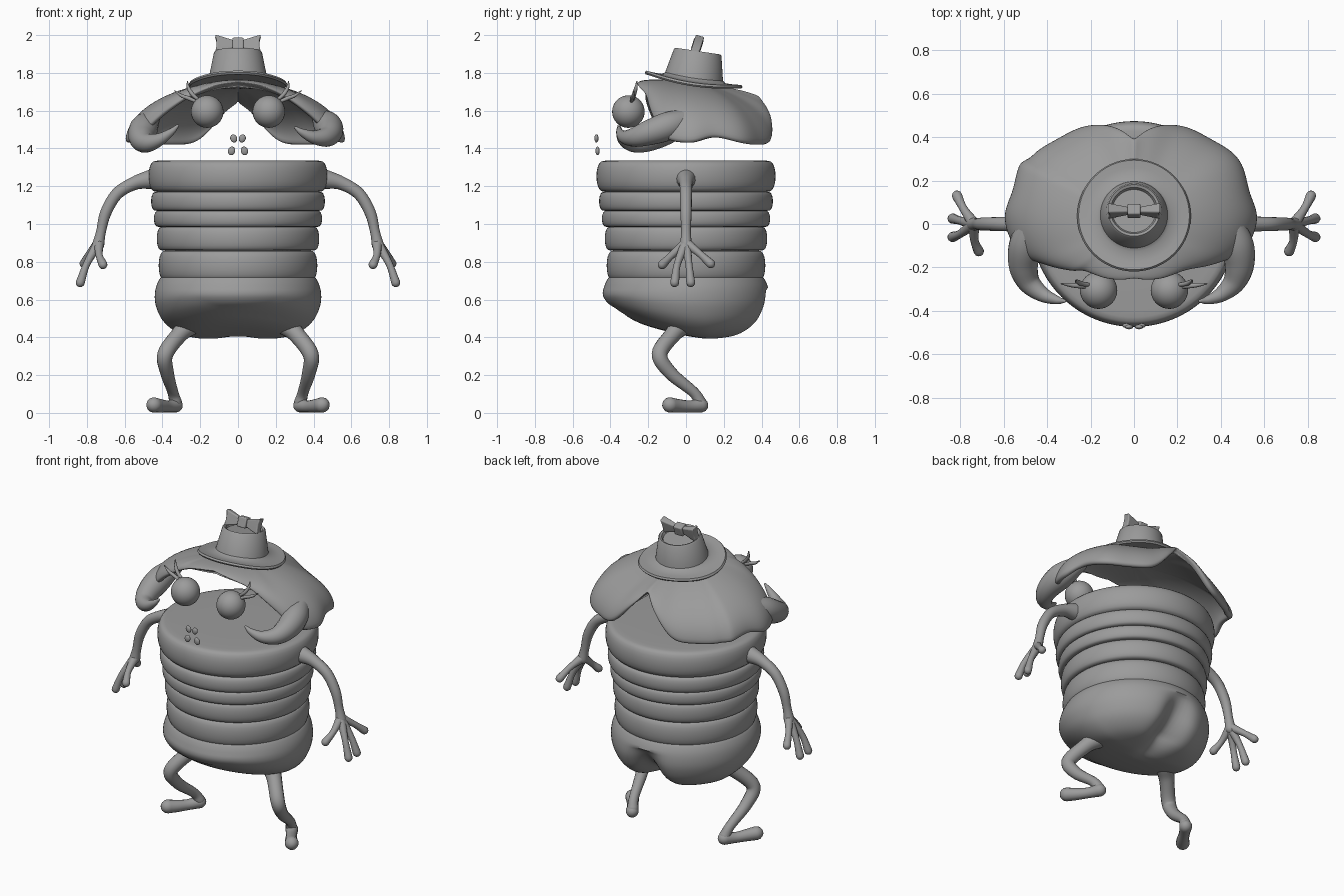
import bpy, bmesh, math
from mathutils import Vector, Matrix

if "Cube" in bpy.data.objects:
    bpy.data.objects.remove(bpy.data.objects["Cube"])

grey = bpy.data.materials.new("clay_grey")
grey.use_nodes = True
GREY = (0.33, 0.33, 0.33, 1)
grey.diffuse_color = GREY
grey.node_tree.nodes["Principled BSDF"].inputs["Base Color"].default_value = GREY


def finish(bm, name, angle=40):
    bmesh.ops.recalc_face_normals(bm, faces=bm.faces)
    me = bpy.data.meshes.new(name)
    bm.to_mesh(me)
    bm.free()
    ob = bpy.data.objects.new(name, me)
    bpy.context.scene.collection.objects.link(ob)
    me.materials.append(grey)
    bpy.ops.object.select_all(action='DESELECT')
    ob.select_set(True)
    bpy.context.view_layer.objects.active = ob
    bpy.ops.object.shade_smooth_by_angle(angle=math.radians(angle))
    return ob


def skin_rings(bm, rings, closed_ends=True):
    loops = [[bm.verts.new(p) for p in ring] for ring in rings]
    n = len(loops[0])
    for a, b in zip(loops, loops[1:]):
        for i in range(n):
            j = (i + 1) % n
            bm.faces.new((a[i], a[j], b[j], b[i]))
    if closed_ends:
        bm.faces.new(loops[0])
        bm.faces.new(loops[-1])


def lathe(bm, profile, n=72):
    skin_rings(bm, [[Vector((r * math.cos(2 * math.pi * i / n), r * math.sin(2 * math.pi * i / n), z))
                     for i in range(n)] for r, z in profile])


def spline(points, steps):
    """Smooth path through points of any dimension."""
    p = [Vector(q) for q in points]
    p = [2 * p[0] - p[1]] + p + [2 * p[-1] - p[-2]]
    out = []
    for a, b, c, d in zip(p, p[1:], p[2:], p[3:]):
        for s in range(steps):
            t = s / steps
            out.append(0.5 * (2 * b + (c - a) * t + (2 * a - 5 * b + 4 * c - d) * t * t
                              + (3 * b - a - 3 * c + d) * t ** 3))
    return out + [p[-2]]


def tube(bm, points, n=14, steps=7):
    """Tube along (x, y, z, radius) points with round ends."""
    path = spline(points, steps)
    pos, rad = [q.to_3d() for q in path], [max(q[3], 0.002) for q in path]
    start, end = (pos[0] - pos[1]).normalized(), (pos[-1] - pos[-2]).normalized()
    caps = [math.radians(a) for a in (25, 50, 70, 85)]
    pos = ([pos[0] + start * rad[0] * math.sin(a) for a in reversed(caps)] + pos
           + [pos[-1] + end * rad[-1] * math.sin(a) for a in caps])
    rad = ([rad[0] * math.cos(a) for a in reversed(caps)] + rad
           + [rad[-1] * math.cos(a) for a in caps])
    rings, side = [], None
    for i, c in enumerate(pos):
        t = (pos[min(i + 1, len(pos) - 1)] - pos[max(i - 1, 0)]).normalized()
        side = (t.orthogonal() if side is None else side - t * side.dot(t)).normalized()
        up = t.cross(side)
        rings.append([c + rad[i] * (side * math.cos(k * 2 * math.pi / n) + up * math.sin(k * 2 * math.pi / n))
                      for k in range(n)])
    skin_rings(bm, rings)


def ball(bm, centre, size, turn=0):
    m = Matrix.Translation(centre) @ Matrix.Rotation(turn, 4, 'Y') @ Matrix.Diagonal((*size, 1))
    bmesh.ops.create_uvsphere(bm, u_segments=32, v_segments=20, radius=1, matrix=m)


# Ringed torso
bm = bmesh.new()
profile = [(0.01, 0.70)]
for z0, z1, r, bulge in ((0.70, 0.86, 0.42, 0.04), (0.86, 0.985, 0.43, 0.03), (0.985, 1.07, 0.445, 0.025),
                         (1.07, 1.17, 0.46, 0.028), (1.17, 1.335, 0.474, 0.045)):
    for k in range(11):
        a = math.pi * k / 10
        profile.append((r - bulge + bulge * math.sin(a) ** 0.7, (z0 + z1) / 2 - (z1 - z0) / 2 * math.cos(a)))
profile += [(0.40, 1.337), (0.2, 1.337), (0.01, 1.337)]
lathe(bm, profile, 80)
finish(bm, "torso_rings")

# Rump with a cleft at the back and a raised belly at the front
bm = bmesh.new()
lathe(bm, spline([(0.01, 0.39), (0.12, 0.39), (0.24, 0.395), (0.33, 0.42), (0.40, 0.48), (0.435, 0.56),
                  (0.44, 0.63), (0.425, 0.69), (0.39, 0.73), (0.3, 0.735), (0.01, 0.735)], 4), 112)
for v in bm.verts:
    x, y, z = v.co
    low = min(max((0.66 - z) / 0.24, 0), 1)
    v.co.z += 0.12 * low * min(max((0.12 - y) / 0.5, 0), 1) ** 1.3
    back = min(max((y - 0.02) / 0.3, 0), 1)
    cleft = math.exp(-(x / 0.085) ** 2) * back * low ** 0.7
    v.co.y -= 0.11 * cleft
    v.co.z += 0.06 * cleft
finish(bm, "rump", 60)

# Limbs
arm = [(0.41, 0, 1.24, 0.062), (0.47, 0, 1.235, 0.05), (0.55, 0, 1.215, 0.036), (0.64, 0, 1.16, 0.032),
       (0.70, 0, 1.06, 0.03), (0.725, 0, 0.96, 0.026), (0.74, 0, 0.89, 0.032)]
finger_tips = [((0.735, -0.075, 0.835), (0.715, -0.125, 0.785)), ((0.80, -0.045, 0.79), (0.835, -0.06, 0.69)),
               ((0.80, 0.015, 0.79), (0.835, 0.025, 0.69)), ((0.785, 0.07, 0.845), (0.815, 0.13, 0.79))]
leg = [(0.25, -0.02, 0.47, 0.06), (0.31, -0.07, 0.415, 0.045), (0.385, -0.14, 0.31, 0.042),
       (0.375, -0.08, 0.21, 0.036), (0.345, 0.04, 0.11, 0.029), (0.33, 0.075, 0.055, 0.034)]
foot = [(0.33, 0.08, 0.04, 0.038), (0.37, 0.02, 0.034, 0.032), (0.41, -0.04, 0.037, 0.036), (0.445, -0.085, 0.042, 0.041)]
for side, s in (("left", 1), ("right", -1)):
    def flip(pts):
        return [(p[0] * s, *p[1:]) for p in pts]
    bm = bmesh.new()
    tube(bm, flip(arm))
    finish(bm, side + "_arm", 60)
    bm = bmesh.new()
    for mid, tip in finger_tips:
        tube(bm, flip([(0.737, 0, 0.90, 0.028), (*mid, 0.019), (*tip, 0.024)]), 12)
    finish(bm, side + "_hand", 60)
    bm = bmesh.new()
    tube(bm, flip(leg))
    tube(bm, flip(foot))
    finish(bm, side + "_leg", 60)

    # Eye with two lashes
    bm = bmesh.new()
    ball(bm, (0.163 * s, -0.305, 1.595), (0.086,) * 3)
    finish(bm, side + "_eye", 60)
    bm = bmesh.new()
    tube(bm, flip([(0.205, -0.28, 1.655, 0.008), (0.24, -0.275, 1.685, 0.011), (0.262, -0.265, 1.72, 0.009),
                   (0.268, -0.26, 1.755, 0.003)]), 10)
    tube(bm, flip([(0.215, -0.29, 1.645, 0.008), (0.26, -0.285, 1.665, 0.011), (0.30, -0.28, 1.68, 0.009),
                   (0.335, -0.275, 1.705, 0.003)]), 10)
    finish(bm, side + "_lashes", 60)

    # Nostril and tooth
    bm = bmesh.new()
    ball(bm, (0.023 * s, -0.474, 1.453), (0.018, 0.011, 0.022), 0.35 * s)
    ball(bm, (0.034 * s, -0.468, 1.387), (0.019, 0.011, 0.023), -0.25 * s)
    finish(bm, side + "_nostril_and_tooth", 60)

# Hair cap: (angle from front in degrees, reach, hem height)
hem = spline([(0, 0.25, 1.75), (25, 0.28, 1.73), (48, 0.32, 1.68), (64, 0.42, 1.58), (76, 0.52, 1.46),
              (92, 0.57, 1.43), (106, 0.555, 1.46), (122, 0.57, 1.43), (138, 0.53, 1.42), (154, 0.505, 1.44),
              (168, 0.46, 1.56), (180, 0.39, 1.67)], 5)
around = [(1, h) for h in hem] + [(-1, h) for h in reversed(hem[1:-1])]
rings = []
for k in range(1, 15):
    a = math.pi / 2 * k / 14
    ring = []
    for s, (deg, reach, low) in around:
        phi = math.radians(deg)
        wide = 1.05 if s < 0 and 50 < deg < 120 else 1
        r = reach * wide * math.sin(a)
        y = -r * math.cos(phi)
        z = 1.755 - (1.755 - low) * (1 - math.cos(a)) - 0.09 * y * math.cos(a)
        ring.append(Vector((s * r * math.sin(phi), y, z)))
    rings.append(ring)
bm = bmesh.new()
skin_rings(bm, rings, False)
bmesh.ops.contextual_create(bm, geom=[e for e in bm.edges if e.is_boundary and e.verts[0].co.xy.length < 0.1])
hair = finish(bm, "hair_cap", 60)
shell = hair.modifiers.new("thickness", 'SOLIDIFY')
shell.thickness, shell.offset = 0.035, -1
smooth = hair.modifiers.new("soften", 'SUBSURF')
smooth.levels = smooth.render_levels = 1

# Curled front locks
for name, s, drop, grow in (("left_lock", 1, 0, 1), ("right_lock", -1, -0.03, 1.05)):
    bm = bmesh.new()
    tube(bm, [(s * x * grow, y, z + drop * w, r) for x, y, z, r, w in
              ((0.44, 0.02, 1.56, 0.05, 0), (0.475, -0.09, 1.52, 0.075, 0.5), (0.485, -0.19, 1.485, 0.068, 1),
               (0.46, -0.27, 1.46, 0.052, 1), (0.40, -0.325, 1.46, 0.035, 0.5),
               (0.34, -0.35, 1.485, 0.02, 0), (0.305, -0.355, 1.51, 0.008, -0.3))], 18)
    finish(bm, name, 60)

# Hat, tilted back with drooping brim sides
bm = bmesh.new()
lathe(bm, [(0.005, 0.135), (0.10, 0.135), (0.108, 0.15), (0.12, 0.155), (0.127, 0.148), (0.155, 0.018),
           (0.17, 0.008), (0.22, 0.008), (0.255, 0.012), (0.262, 0.002), (0.255, -0.008), (0.17, -0.01), (0.005, -0.01)])
tilt = Matrix.Translation((0, 0.04, 1.762)) @ Matrix.Rotation(math.radians(-8.5), 4, 'X')
for v in bm.verts:
    v.co.z -= 0.5 * max(abs(v.co.x) - 0.03, 0) ** 2 if v.co.z < 0.03 else 0
bm.transform(tilt)
finish(bm, "hat", 35)

# Bow on the hat
lean = Matrix.Translation((0, 0.06, 1.95)) @ Matrix.Rotation(math.radians(-18), 4, 'X')
for name, s in (("left_bow_loop", 1), ("right_bow_loop", -1), ("bow_knot", 0)):
    bm = bmesh.new()
    bmesh.ops.create_cube(bm, size=2)
    if s:
        bmesh.ops.subdivide_edges(bm, edges=bm.edges, cuts=2, use_grid_fill=True)
    for v in bm.verts:
        x, y, z = v.co
        t = (x + 1) / 2
        if s:
            v.co = (s * (0.015 + 0.095 * t + 0.012 * t * abs(z)), y * (0.012 + 0.012 * t), z * (0.02 + 0.03 * t))
        else:
            v.co = (x * 0.03, y * 0.026, z * 0.032)
    bm.transform(lean)
    part = finish(bm, name, 50)
    bevel = part.modifiers.new("round_edges", 'BEVEL')
    bevel.width, bevel.segments = 0.007, 3
